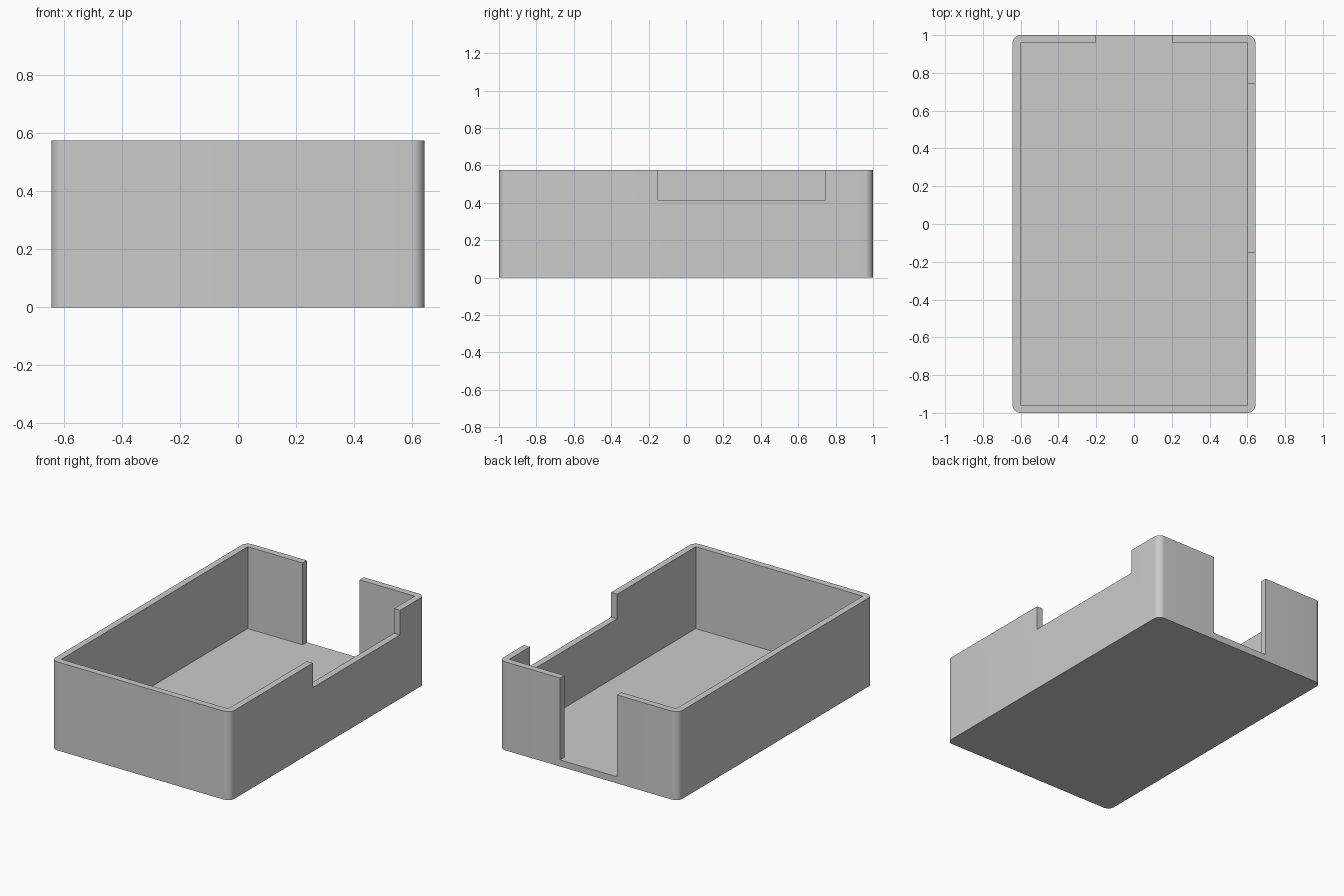
import bpy
import bmesh
from mathutils import Matrix, Vector

cube = bpy.data.objects.get("Cube")
if cube:
    bpy.data.objects.remove(cube, do_unlink=True)

HALF_X, HALF_Y, HEIGHT = 0.643, 1.0, 0.575
WALL = 0.043
TOP = HEIGHT + 0.2  # cutters reach past the rim

grey = bpy.data.materials.new("light grey plastic")
grey.use_nodes = True
colour = (0.6, 0.6, 0.6, 1)
grey.diffuse_color = colour
grey.node_tree.nodes["Principled BSDF"].inputs["Base Color"].default_value = colour


def box(name, low, high, corner=0):
    """Box between two corners, with optionally rounded upright edges."""
    low, high = Vector(low), Vector(high)
    bm = bmesh.new()
    place = Matrix.Translation((low + high) / 2) @ Matrix.Diagonal((*(high - low), 1))
    bmesh.ops.create_cube(bm, size=1, matrix=place)
    if corner:
        upright = [e for e in bm.edges
                   if abs(e.verts[0].co.z - e.verts[1].co.z) > 0.1]
        bmesh.ops.bevel(bm, geom=upright, offset=corner, segments=10,
                        profile=0.5, affect='EDGES')
    mesh = bpy.data.meshes.new(name)
    bm.to_mesh(mesh)
    bm.free()
    obj = bpy.data.objects.new(name, mesh)
    bpy.context.collection.objects.link(obj)
    return obj


# Outer shell with rounded corners
tray = box("open_case", (-HALF_X, -HALF_Y, 0), (HALF_X, HALF_Y, HEIGHT), WALL)
tray.data.materials.append(grey)

# Cavity, doorway in the back wall, notch in the left wall
in_x, in_y = HALF_X - WALL, HALF_Y - WALL
cutters = [
    box("cavity_cutter", (-in_x, -in_y, WALL), (in_x, in_y, TOP)),
    box("back_opening_cutter", (-0.205, 0.5, WALL), (0.205, 1.2, TOP)),
    box("side_notch_cutter", (0.4, -0.15, 0.415), (0.8, 0.745, TOP)),
]
bpy.context.view_layer.objects.active = tray
for cutter in cutters:
    cutter.hide_render = True
    cut = tray.modifiers.new(cutter.name, 'BOOLEAN')
    cut.operation = 'DIFFERENCE'
    cut.solver = 'EXACT'
    cut.object = cutter
    bpy.ops.object.modifier_apply(modifier=cut.name)
    bpy.data.objects.remove(cutter, do_unlink=True)

# Smooth corners, crisp edges
bpy.ops.object.select_all(action='DESELECT')
tray.select_set(True)
bpy.ops.object.shade_smooth_by_angle(angle=0.5)
